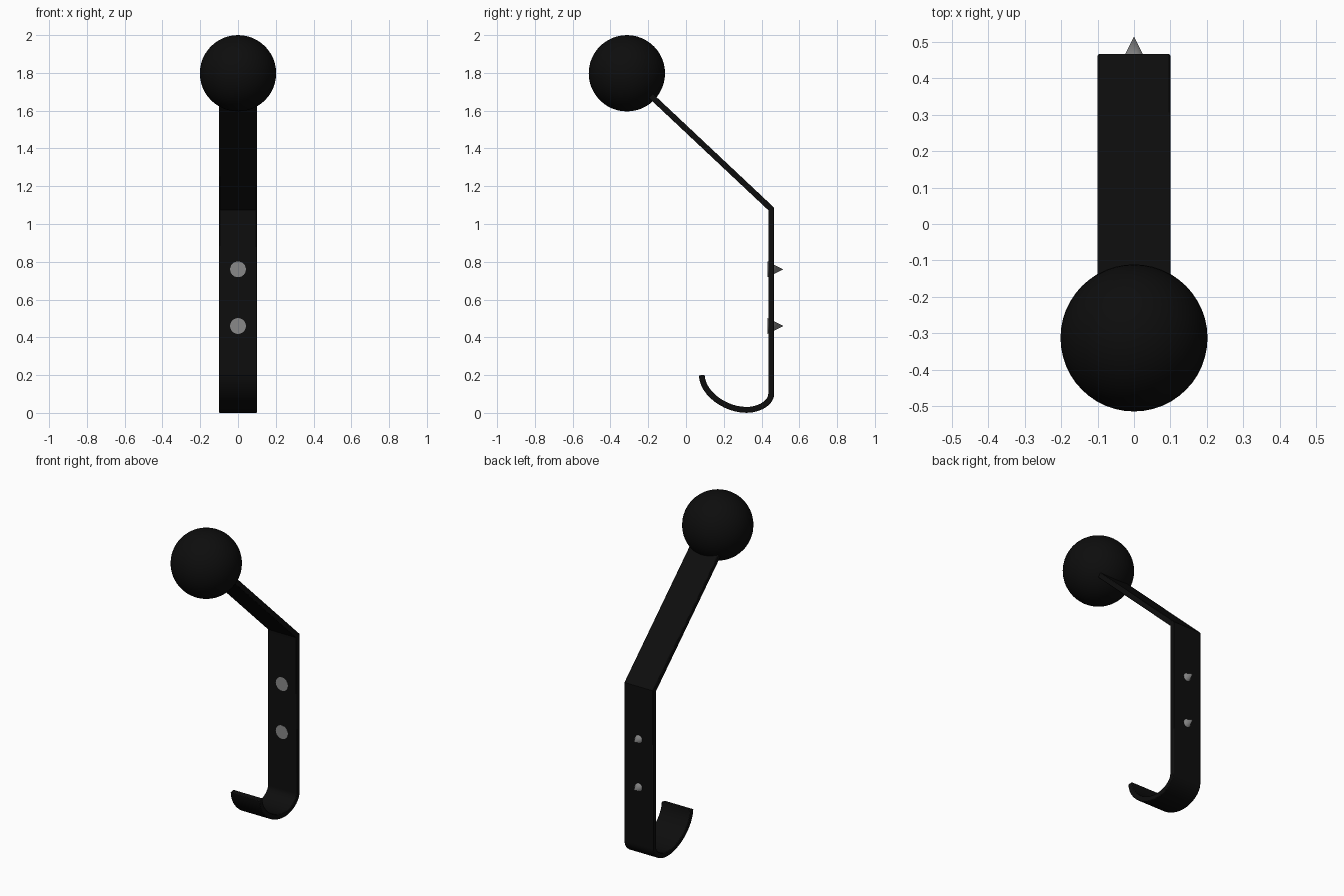
import bpy, bmesh, math
from mathutils import Vector, Matrix, geometry

if "Cube" in bpy.data.objects:
    bpy.data.objects.remove(bpy.data.objects["Cube"])


def material(name, rgb):
    m = bpy.data.materials.new(name)
    m.diffuse_color = (*rgb, 1)
    m.use_nodes = True
    m.node_tree.nodes["Principled BSDF"].inputs["Base Color"].default_value = m.diffuse_color
    return m


black = material("black", (0.004, 0.004, 0.004))
grey = material("screw grey", (0.25, 0.25, 0.25))


def add(name, bm, mat, angle=30):
    bmesh.ops.recalc_face_normals(bm, faces=bm.faces)
    me = bpy.data.meshes.new(name)
    bm.to_mesh(me)
    bm.free()
    me.materials.append(mat)
    ob = bpy.data.objects.new(name, me)
    bpy.context.collection.objects.link(ob)
    bpy.ops.object.select_all(action='DESELECT')
    ob.select_set(True)
    bpy.context.view_layer.objects.active = ob
    bpy.ops.object.shade_smooth_by_angle(angle=math.radians(angle))
    return ob


# Strip: centre line in the y-z plane, hook tip to ball
BALL = Vector((-0.313, 1.798))
curves = [((0.083, 0.2), (0.088, 0.10), (0.21, 0.016), (0.32, 0.016)),
          ((0.32, 0.016), (0.39, 0.016), (0.451, 0.055), (0.451, 0.1))]
path = []
for c in curves:
    pts = geometry.interpolate_bezier(*[Vector(p) for p in c], 13)
    path += pts if not path else pts[1:]
path = [Vector(p[:2]) for p in path] + [Vector((0.451, 1.08)), BALL]

HALF_T, HALF_W = 0.0155, 0.1
bm = bmesh.new()
rings = []
for i, p in enumerate(path):
    d0 = (p - path[i - 1]).normalized() if i else (path[1] - p).normalized()
    d1 = (path[i + 1] - p).normalized() if i < len(path) - 1 else d0
    t = (d0 + d1).normalized()
    n = Vector((-t.y, t.x)) * (HALF_T / t.dot(d0))   # mitred offset
    rings.append([bm.verts.new((sx * HALF_W, *(p + n * sn)))
                  for sx, sn in ((-1, -1), (1, -1), (1, 1), (-1, 1))])
for a, b in zip(rings, rings[1:]):
    for k in range(4):
        bm.faces.new((a[k], a[(k + 1) % 4], b[(k + 1) % 4], b[k]))
bm.faces.new(rings[0])
bm.faces.new(rings[-1])
strip = add("hook_strip", bm, black)
bev = strip.modifiers.new("soft edges", 'BEVEL')
bev.width = 0.004
bev.segments = 2
bev.limit_method = 'ANGLE'
bev.angle_limit = math.radians(60)

# Ball on the upper end
bm = bmesh.new()
bmesh.ops.create_uvsphere(bm, u_segments=48, v_segments=24, radius=0.202,
                          matrix=Matrix.Translation((0, BALL.x, BALL.y)))
add("ball", bm, black)

# Screws: flat head at the front, point through the back
for name, z in (("upper_screw", 0.76), ("lower_screw", 0.46)):
    bm = bmesh.new()
    bmesh.ops.create_cone(bm, cap_ends=True, segments=24, radius1=0.042, radius2=0,
                          depth=0.083,
                          matrix=Matrix.Translation((0, 0.4735, z)) @ Matrix.Rotation(-math.pi / 2, 4, 'X'))
    bmesh.ops.remove_doubles(bm, verts=bm.verts, dist=1e-5)
    add(name, bm, grey)
